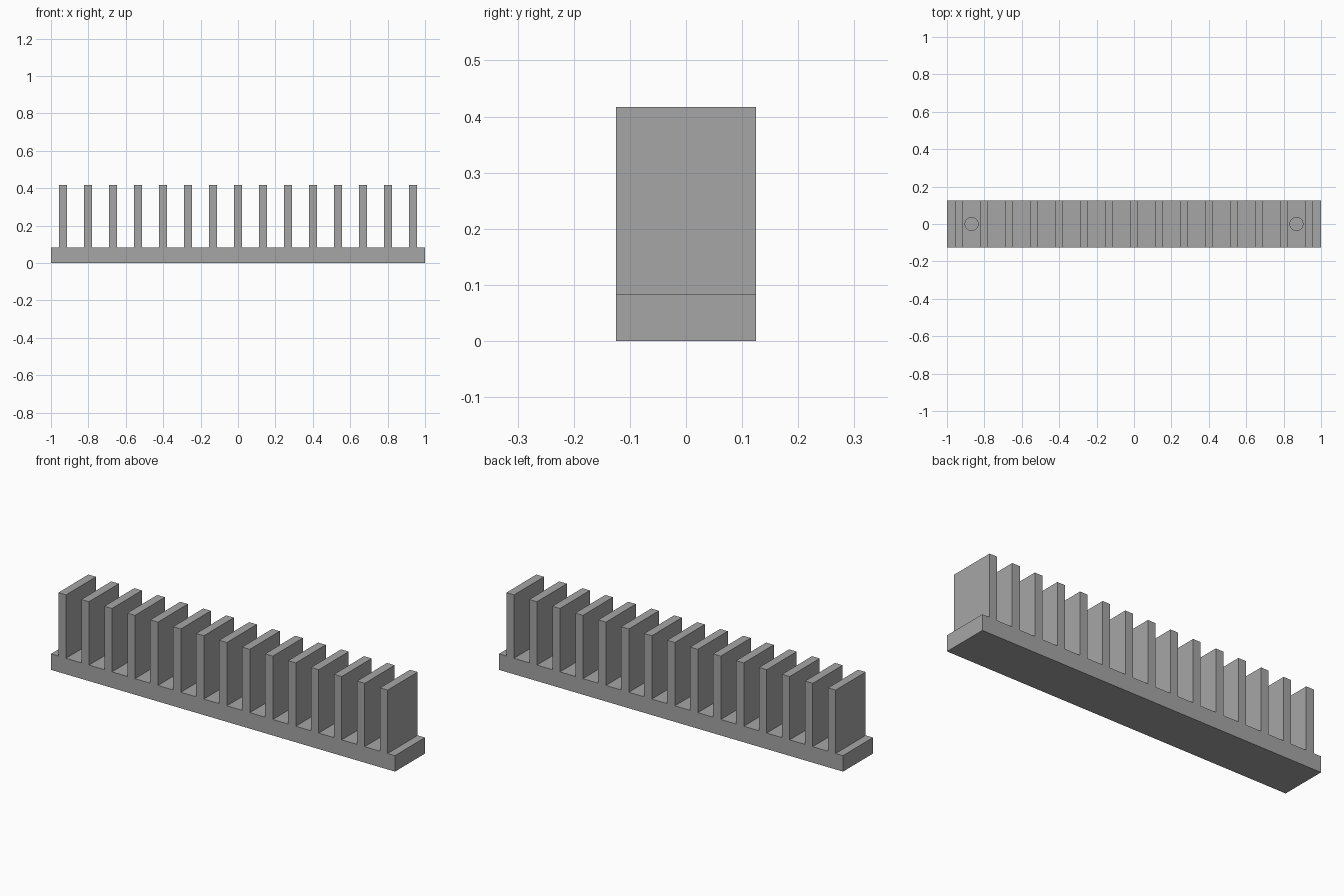
import bpy
import bmesh

LENGTH, DEPTH = 2.0, 0.249
PAD_TOP, BASE_TOP, FIN_TOP = 0.003, 0.084, 0.417
FIN_COUNT, FIN_WIDTH, FIN_PITCH = 15, 0.0445, 0.1336
HOLE_RADIUS = 0.035

cube = bpy.data.objects.get("Cube")
if cube:
    bpy.data.objects.remove(cube, do_unlink=True)

grey = bpy.data.materials.new("aluminium grey")
grey.use_nodes = True
colour = (0.38, 0.38, 0.38, 1)
grey.diffuse_color = colour
grey.node_tree.nodes["Principled BSDF"].inputs["Base Color"].default_value = colour


def extrude_profile(name, points):
    """Extrude an x-z outline through the full depth."""
    bm = bmesh.new()
    face = bm.faces.new([bm.verts.new((x, -DEPTH / 2, z)) for x, z in points])
    result = bmesh.ops.extrude_face_region(bm, geom=[face])
    moved = [v for v in result["geom"] if isinstance(v, bmesh.types.BMVert)]
    bmesh.ops.translate(bm, verts=moved, vec=(0, DEPTH, 0))
    bmesh.ops.recalc_face_normals(bm, faces=bm.faces)
    mesh = bpy.data.meshes.new(name)
    bm.to_mesh(mesh)
    bm.free()
    mesh.materials.append(grey)
    obj = bpy.data.objects.new(name, mesh)
    bpy.context.collection.objects.link(obj)
    return obj


# Comb outline: the base with its row of upright fins
half = LENGTH / 2
outline = [(half, PAD_TOP), (-half, PAD_TOP), (-half, BASE_TOP)]
for i in range(FIN_COUNT):
    x = (i - (FIN_COUNT - 1) / 2) * FIN_PITCH
    left, right = x - FIN_WIDTH / 2, x + FIN_WIDTH / 2
    outline += [(left, BASE_TOP), (left, FIN_TOP), (right, FIN_TOP), (right, BASE_TOP)]
outline.append((half, BASE_TOP))
body = extrude_profile("finned_base", outline)

# Thin pad covering the underside
extrude_profile("bottom_pad", [(-half, 0), (half, 0), (half, PAD_TOP), (-half, PAD_TOP)])

# Round mounting holes in the first gap at each end
hole_x = (FIN_COUNT / 2 - 1) * FIN_PITCH
for side, name in ((-1, "right_hole_cutter"), (1, "left_hole_cutter")):
    bpy.ops.mesh.primitive_cylinder_add(
        vertices=32, radius=HOLE_RADIUS, depth=0.2, location=(side * hole_x, 0, 0.05))
    cutter = bpy.context.object
    cutter.name = name
    cutter.data.materials.append(grey)
    cutter.hide_render = True
    cutter.hide_set(True)
    cut = body.modifiers.new(name, "BOOLEAN")
    cut.object = cutter
    cut.operation = "DIFFERENCE"
    cut.solver = "EXACT"

# Round off the shading inside the holes
bpy.ops.object.select_all(action="DESELECT")
body.select_set(True)
bpy.context.view_layer.objects.active = body
for modifier in list(body.modifiers):
    bpy.ops.object.modifier_apply(modifier=modifier.name)
bpy.ops.object.shade_smooth_by_angle()
for name in ("right_hole_cutter", "left_hole_cutter"):
    bpy.data.objects.remove(bpy.data.objects[name], do_unlink=True)
